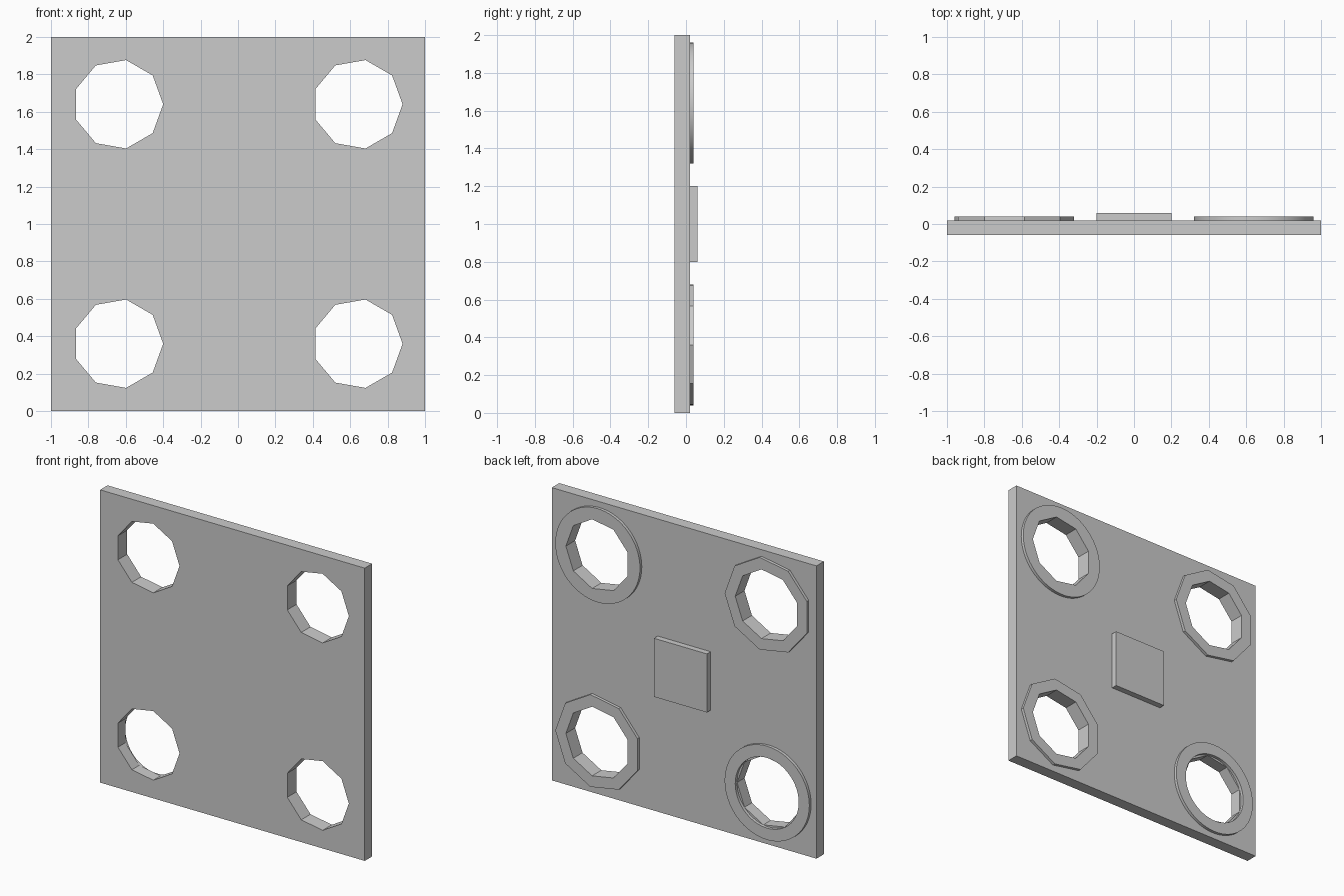
import bpy
import bmesh
from math import cos, sin, tau
from mathutils import Vector

cube = bpy.data.objects.get("Cube")
if cube:
    bpy.data.objects.remove(cube, do_unlink=True)

GREY = (0.6, 0.6, 0.6, 1.0)
grey = bpy.data.materials.new("plain grey")
grey.use_nodes = True
grey.diffuse_color = GREY
grey.node_tree.nodes["Principled BSDF"].inputs["Base Color"].default_value = GREY

HOLE, RIM, OFFSET, MID = 0.24, 0.32, 0.64, 1.0
FACETS, ROUND = 9, 64
BACK = 0.02  # rear surface of the plate


def polygon(x, z, radius, sides):
    return [(x + radius * cos(tau * i / sides), z + radius * sin(tau * i / sides))
            for i in range(sides)]


def square(half):
    return [(-half, MID - half), (half, MID - half), (half, MID + half), (-half, MID + half)]


def slab(name, loops, y0, y1):
    """Fill outline loops (inner ones become holes) and extrude them from y0 to y1."""
    bm = bmesh.new()
    for loop in loops:
        verts = [bm.verts.new((x, y0, z)) for x, z in loop]
        for a, b in zip(verts, verts[1:] + verts[:1]):
            bm.edges.new((a, b))
    bmesh.ops.triangle_fill(bm, edges=bm.edges[:], use_beauty=True, normal=Vector((0, -1, 0)))
    extruded = bmesh.ops.extrude_face_region(bm, geom=bm.faces[:], use_keep_orig=True)
    moved = [v for v in extruded["geom"] if isinstance(v, bmesh.types.BMVert)]
    bmesh.ops.translate(bm, verts=moved, vec=(0, y1 - y0, 0))
    bmesh.ops.recalc_face_normals(bm, faces=bm.faces[:])
    mesh = bpy.data.meshes.new(name)
    bm.to_mesh(mesh)
    bm.free()
    mesh.materials.append(grey)
    obj = bpy.data.objects.new(name, mesh)
    bpy.context.collection.objects.link(obj)
    return obj


# Plate with four faceted holes
centres = {(sx, sz): (sx * OFFSET, MID + sz * OFFSET) for sx in (-1, 1) for sz in (-1, 1)}
holes = [polygon(x, z, HOLE, FACETS) for x, z in centres.values()]
slab("plate", [square(1.0)] + holes, -0.06, BACK)

# Square pad in the middle of the rear
slab("centre_pad", [square(0.2)], BACK, 0.06)

# Raised rims: round on one diagonal, faceted on the other
for (sx, sz), (x, z) in centres.items():
    outer = ROUND if sx == sz else FACETS
    inner = ROUND if sx == sz == -1 else FACETS
    name = ("upper" if sz > 0 else "lower") + ("_left" if sx > 0 else "_right") + "_rim"
    rim = slab(name, [polygon(x, z, RIM, outer), polygon(x, z, HOLE, inner)], BACK, 0.04)
    if outer == ROUND:
        bpy.ops.object.select_all(action="DESELECT")
        rim.select_set(True)
        bpy.context.view_layer.objects.active = rim
        bpy.ops.object.shade_smooth_by_angle()
